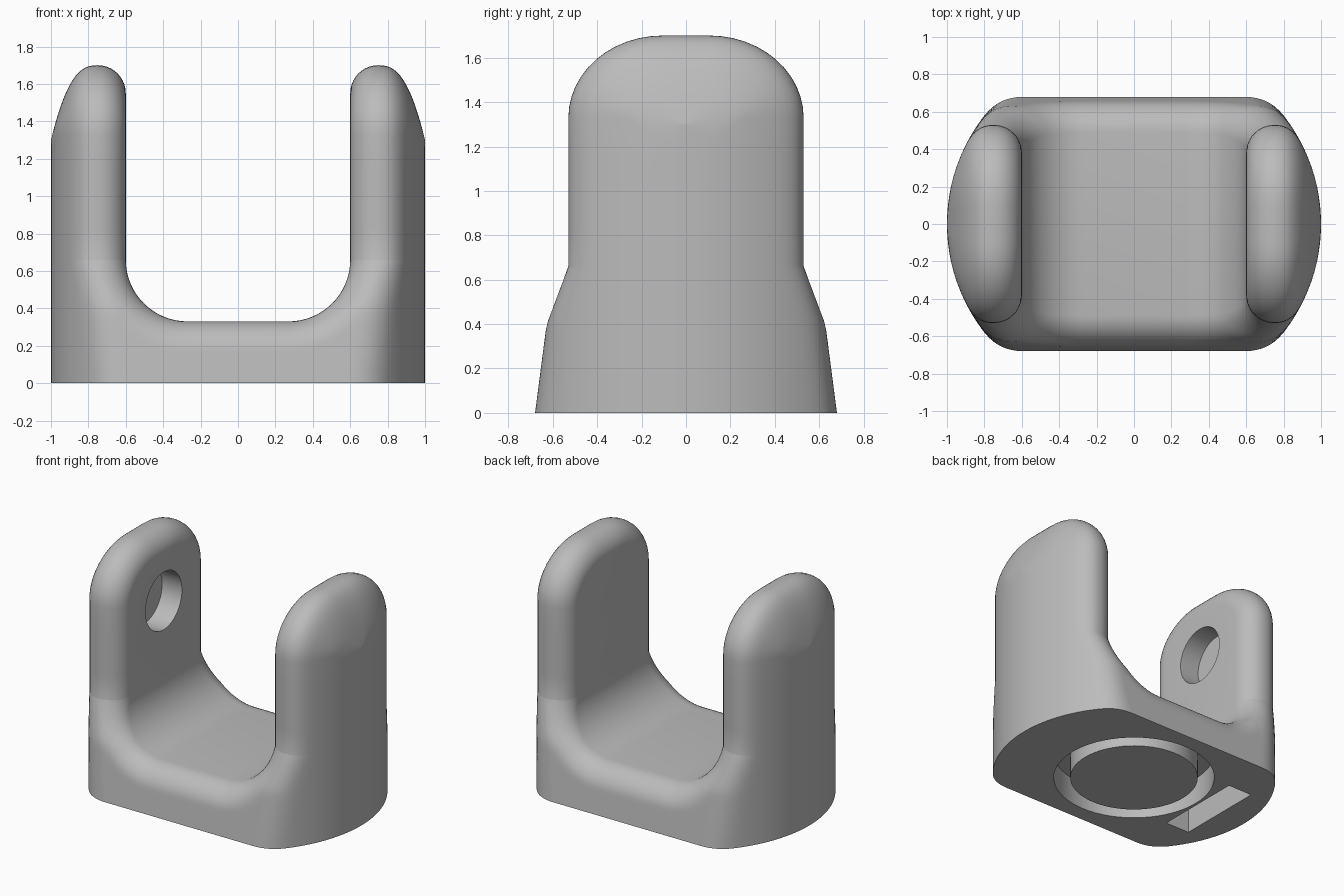
import bpy, bmesh, math

if "Cube" in bpy.data.objects:
    bpy.data.objects.remove(bpy.data.objects["Cube"], do_unlink=True)

INNER, FILLET, SEAT, ROUND = 0.6, 0.33, 0.33, 0.15   # inner wall, saddle fillet, saddle height, edge rounding
KNEE = SEAT + FILLET                                 # height where the arms start
RIDGE = INNER + ROUND                                # crest of each arm
ARC = 0.94                                           # radius of the curved ends
LOW, DOME = 18, 12                                   # rows below the knee, rows in the dome

grey = bpy.data.materials.new("plain grey")
grey.use_nodes = True
tone = (0.5, 0.5, 0.5, 1)
grey.diffuse_color = tone
grey.node_tree.nodes["Principled BSDF"].inputs["Base Color"].default_value = tone


def soft_min(a, b, k=0.1):
    h = max(k - abs(a - b), 0) / k
    return min(a, b) - h * h * k / 4


def wall(z):
    """Half depth of the body at a height, flaring towards the foot."""
    for (z0, w0), (z1, w1) in (((0, 0.68), (0.4, 0.628)), ((0.4, 0.628), (KNEE, 0.53))):
        if z <= z1:
            return w0 + (w1 - w0) * (z - z0) / (z1 - z0)
    return 0.53


def saddle_top(x):
    return KNEE - math.sqrt(max(FILLET ** 2 - max(x - INNER + FILLET, 0) ** 2, 0))


def arm_top(x):
    if x <= RIDGE:
        return 1.55 + math.sqrt(max(ROUND ** 2 - (RIDGE - x) ** 2, 0))
    return 1.3 + 0.4 * (1 - ((x - RIDGE) / (1 - RIDGE)) ** 2.6)


def half_depth(x, z):
    # rounding measured from the inner saddle curve
    d = math.hypot(max(x - INNER + FILLET, 0), max(KNEE - z, 0)) - FILLET
    r = ROUND - min(max(d, 0), ROUND)
    h = wall(z) - ROUND + math.sqrt(ROUND ** 2 - r * r)
    # curved ends of the footprint
    h = soft_min(h, math.sqrt(max(ARC ** 2 - (x - 1 + ARC) ** 2, 0)))
    # domed arm tips
    if x >= INNER and z > KNEE:
        top = arm_top(x)
        c = min(1.33, top - 0.1)
        if z > c:
            h *= 0.2 + 0.8 * math.sqrt(max(1 - ((z - c) / (top - c)) ** 2, 0))
    return max(h, 0)


def levels(x):
    arm = x >= INNER - 1e-6
    top = KNEE if arm else saddle_top(x)
    zs = [top * (1 - (1 - j / LOW) ** 1.7) for j in range(LOW + 1)]
    if arm:
        tip = arm_top(x)
        c = min(1.33, tip - 0.1)
        zs += [KNEE + (c - KNEE) * j / 4 for j in range(1, 5)]
        zs += [c + (tip - c) * math.sin(math.pi / 2 * j / DOME) for j in range(1, DOME + 1)]
    return zs


# Stations across the width
side = [INNER - FILLET + FILLET * math.sin(math.pi / 2 * i / 16) for i in range(16)]
side += [INNER] + [RIDGE - ROUND * math.cos(math.pi / 2 * i / 10) for i in range(1, 11)]
sweep = math.acos((RIDGE - 1 + ARC) / ARC)
side += [1 - ARC + ARC * math.cos(sweep * (1 - i / 18)) for i in range(1, 19)]
stations = [-x for x in reversed(side)] + [0] + side

# Yoke body
bm = bmesh.new()
cols = []
for x in stations:
    a = abs(x)
    pts = [(z, half_depth(a, z)) for z in levels(a)]
    cols.append([[bm.verts.new((x, s * h, z)) for z, h in pts] for s in (-1, 1)])
for p, q in zip(cols, cols[1:]):
    n = min(len(p[0]), len(q[0]))
    for s in (0, 1):
        for j in range(n - 1):
            bm.faces.new((p[s][j], q[s][j], q[s][j + 1], p[s][j + 1]))
    bm.faces.new((p[0][n - 1], q[0][n - 1], q[1][n - 1], p[1][n - 1]))
    if len(p[0]) != len(q[0]):                       # flat inner face of an arm
        f, b = max((p, q), key=lambda c: len(c[0]))
        bm.faces.new(f[LOW:] + b[LOW:][::-1])
bm.faces.new([c[0][0] for c in cols] + [c[1][0] for c in reversed(cols)])
bmesh.ops.remove_doubles(bm, verts=bm.verts, dist=1e-5)
bmesh.ops.recalc_face_normals(bm, faces=bm.faces)
mesh = bpy.data.meshes.new("yoke_body")
bm.to_mesh(mesh)
bm.free()
mesh.materials.append(grey)
body = bpy.data.objects.new("yoke_body", mesh)
bpy.context.collection.objects.link(body)


def cut(cutter):
    cutter.hide_render = True
    cutter.data.materials.append(grey)
    bpy.ops.object.select_all(action='DESELECT')
    bpy.context.view_layer.objects.active = body
    body.select_set(True)
    mod = body.modifiers.new("cut", 'BOOLEAN')
    mod.operation, mod.solver, mod.object = 'DIFFERENCE', 'EXACT', cutter
    bpy.ops.object.modifier_apply(modifier=mod.name)
    bpy.data.objects.remove(cutter, do_unlink=True)


def ring_cutter(outer, inner, depth):
    ring = bmesh.new()
    n = 64
    loops = [[ring.verts.new((r * math.cos(2 * math.pi * i / n), r * math.sin(2 * math.pi * i / n), z))
              for i in range(n)]
             for r, z in ((outer, -0.1), (outer, depth), (inner, depth), (inner, -0.1))]
    for a, b in zip(loops, loops[1:] + loops[:1]):
        for i in range(n):
            k = (i + 1) % n
            ring.faces.new((a[i], a[k], b[k], b[i]))
    bmesh.ops.recalc_face_normals(ring, faces=ring.faces)
    data = bpy.data.meshes.new("groove_cutter")
    ring.to_mesh(data)
    ring.free()
    obj = bpy.data.objects.new("groove_cutter", data)
    bpy.context.collection.objects.link(obj)
    return obj


# Round groove under the foot
cut(ring_cutter(0.56, 0.445, 0.2))
# Slot under the right arm
bpy.ops.mesh.primitive_cube_add(size=1, location=(-0.68, 0, 0.1))
bpy.context.object.scale = (0.2, 0.68, 0.5)
bpy.context.view_layer.update()
cut(bpy.context.object)
# Blind round socket in the right arm
bpy.ops.mesh.primitive_cylinder_add(vertices=64, radius=0.21, depth=0.4, location=(-0.56, 0, 1.21),
                                    rotation=(0, math.pi / 2, 0))
cut(bpy.context.object)

bpy.ops.object.select_all(action='DESELECT')
bpy.context.view_layer.objects.active = body
body.select_set(True)
bpy.ops.object.shade_smooth_by_angle(angle=math.radians(35))
